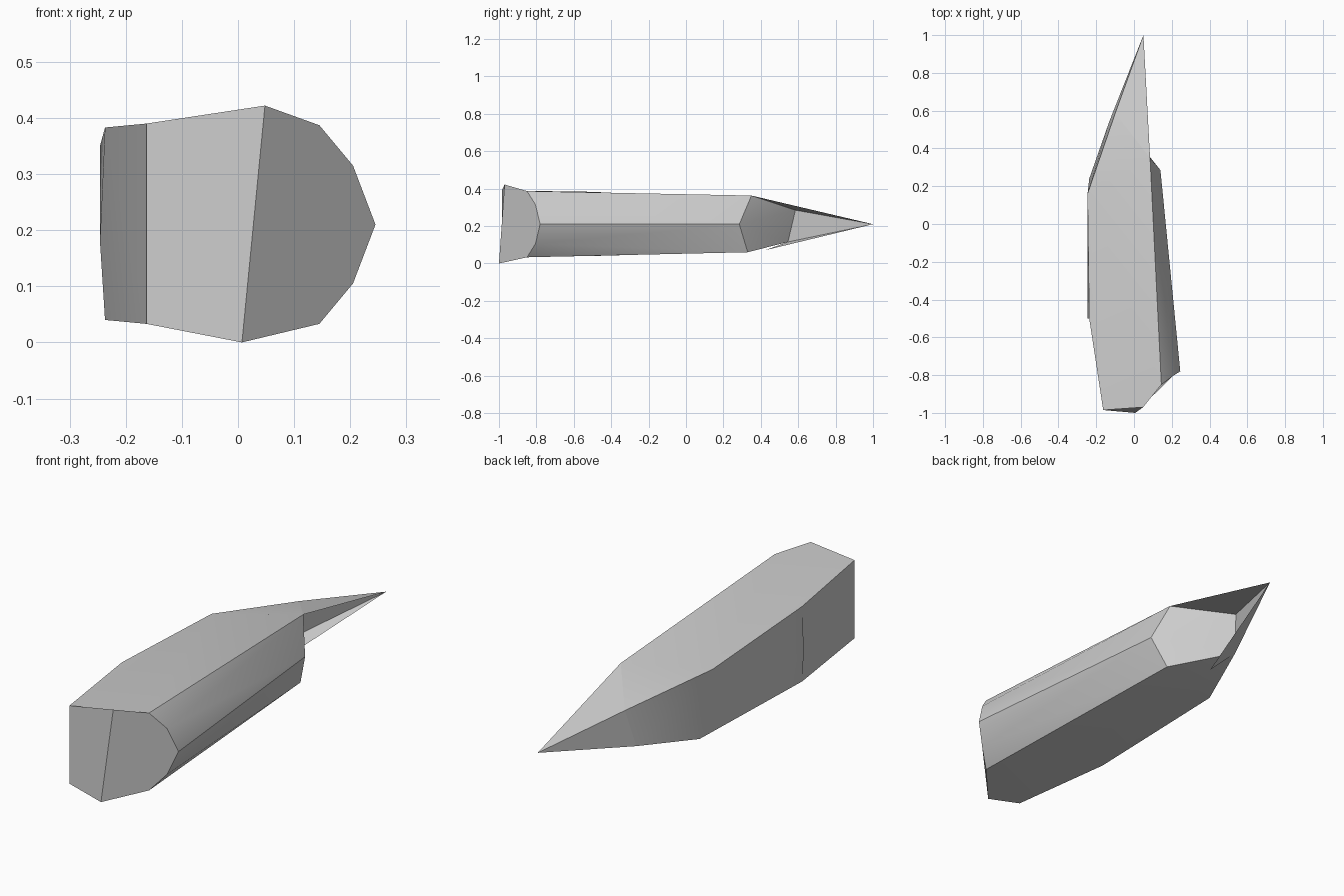
import bpy, bmesh, math
from mathutils import Vector

MID = 0.21  # height of the long side ridge

default_cube = bpy.data.objects.get("Cube")
if default_cube:
    bpy.data.objects.remove(default_cube, do_unlink=True)

# Plain grey stone
stone = bpy.data.materials.new("stone_grey")
stone.use_nodes = True
grey = (0.6, 0.6, 0.6, 1)
stone.diffuse_color = grey
stone.node_tree.nodes["Principled BSDF"].inputs["Base Color"].default_value = grey


def flip(point):
    """Reflect a point through the ridge height."""
    return (point[0], point[1], 2 * MID - point[2])


def build_part(name, points, faces, close=True):
    """Make a smooth-by-angle mesh from named corners."""
    bm = bmesh.new()
    verts = {key: bm.verts.new(Vector(co)) for key, co in points.items()}
    for face in faces:
        bm.faces.new([verts[key] for key in face.split()])
    if close:
        bmesh.ops.recalc_face_normals(bm, faces=bm.faces)
    mesh = bpy.data.meshes.new(name)
    bm.to_mesh(mesh)
    bm.free()
    mesh.materials.append(stone)
    part = bpy.data.objects.new(name, mesh)
    bpy.context.collection.objects.link(part)
    bpy.ops.object.select_all(action="DESELECT")
    part.select_set(True)
    bpy.context.view_layer.objects.active = part
    bpy.ops.object.shade_smooth_by_angle(angle=math.radians(25))
    return part


# Corners of the shaft: flat left wall, rounded right side
shaft = {
    "front_top": (0.048, -0.97, 0.422), "front_low": (0.007, -1.0, 0.0),
    "nose_top": (-0.163, -0.985, 0.39), "nose_low": (-0.163, -0.985, 0.033),
    "wall_top": (-0.237, -0.5, 0.383), "wall_low": (-0.237, -0.5, 0.04),
    "wall_mid": (-0.246, -0.5, 0.18),
    "heel_top": (-0.246, 0.16, 0.35), "heel_low": (-0.237, 0.24, 0.06),
    "tail_top": (-0.1, 0.585, 0.285), "tail_low": (-0.13, 0.545, 0.115),
    "back_top": (0.085, 0.35, 0.363), "back_low": (0.085, 0.33, 0.06),
    "ridge_front": (0.245, -0.78, MID), "ridge_back": (0.14, 0.285, MID),
    "round_top": (0.205, -0.805, 0.315), "shoulder_top": (0.145, -0.85, 0.387),
}
for part in ("round", "shoulder"):
    shaft[part + "_low"] = flip(shaft[part + "_top"])

# Faces that occur both above and below the ridge
paired = [
    "front_ shoulder_ back_ heel_ wall_ nose_",
    "back_ tail_ heel_",
    "shoulder_ round_ back_",
    "round_ ridge_front ridge_back back_",
    "ridge_back tail_ back_",
]
shaft_faces = [
    " ".join(key + end if key.endswith("_") else key for key in face.split())
    for face in paired for end in ("top", "low")
]
shaft_faces += [
    # front end
    "front_top nose_top nose_low front_low",
    "front_top front_low shoulder_low round_low ridge_front round_top shoulder_top",
    # left wall
    "nose_top wall_top wall_mid wall_low nose_low",
    "wall_top heel_top wall_mid",
    "wall_mid heel_top heel_low wall_low",
    "heel_top tail_top tail_low heel_low",
    # cut-off back
    "ridge_back tail_top tail_low",
]
build_part("stone_shaft", shaft, shaft_faces)

# Thin open point, made of three blades meeting at the apex
point = {key: shaft[key] for key in ("back_top", "tail_top", "tail_low")}
point["apex"] = (0.05, 1.0, MID)
point["under"] = (-0.09, 0.42, 0.07)
build_part("pointed_tip", point, [
    "back_top apex tail_top",
    "tail_top apex tail_low",
    "tail_low apex under",
], close=False)
